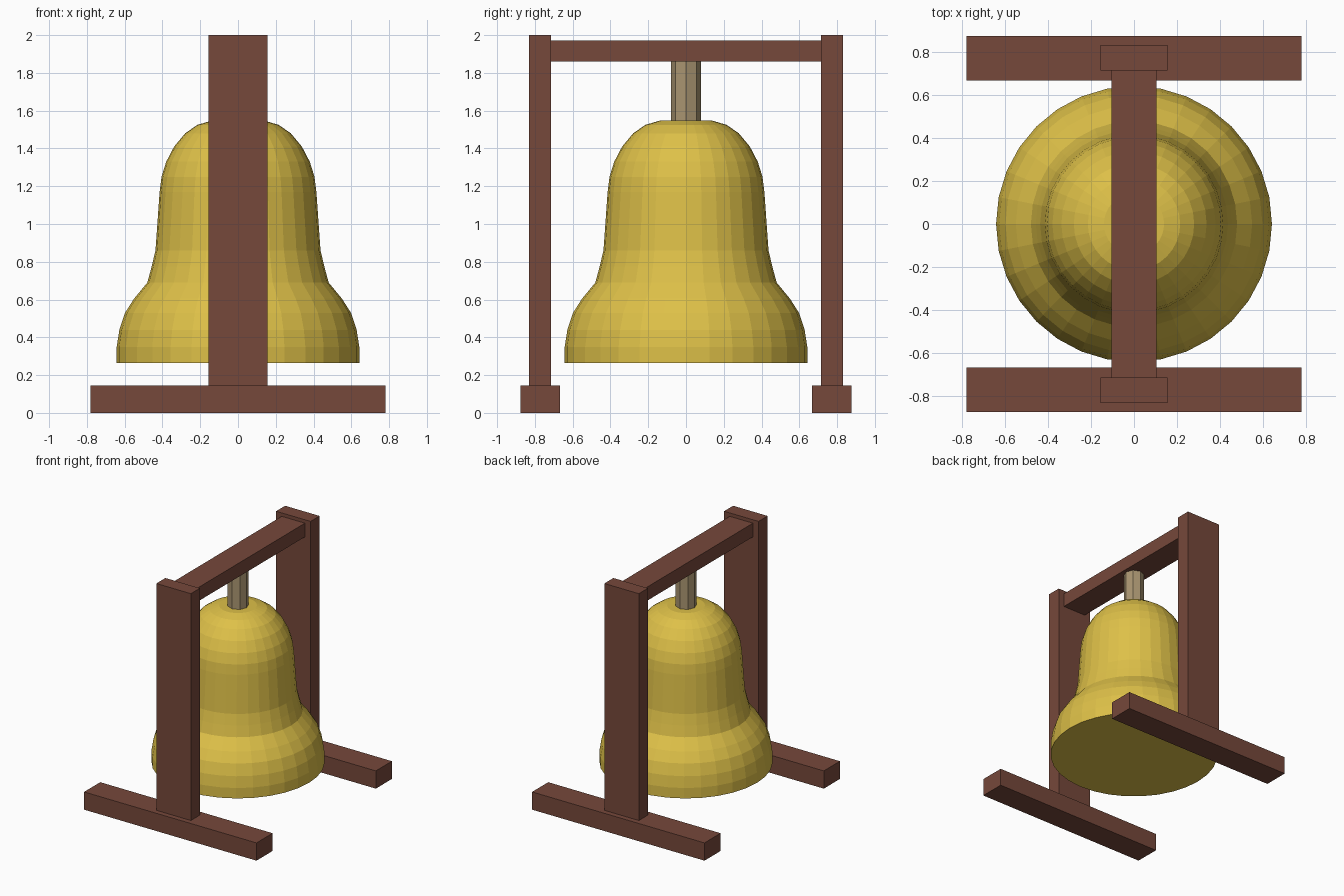
import bpy, bmesh, math

if "Cube" in bpy.data.objects:
    bpy.data.objects.remove(bpy.data.objects["Cube"])

def material(name, rgb):
    m = bpy.data.materials.new(name)
    m.diffuse_color = (*rgb, 1)
    m.use_nodes = True
    m.node_tree.nodes["Principled BSDF"].inputs["Base Color"].default_value = m.diffuse_color
    return m

wood = material("red_brown_wood", (0.18, 0.065, 0.043))
gold = material("gold_metal", (0.73, 0.53, 0.065))
tan = material("tan_rod", (0.40, 0.30, 0.165))

def finish(name, bm, mat):
    bmesh.ops.recalc_face_normals(bm, faces=bm.faces)
    me = bpy.data.meshes.new(name)
    bm.to_mesh(me)
    bm.free()
    me.materials.append(mat)
    ob = bpy.data.objects.new(name, me)
    bpy.context.collection.objects.link(ob)
    return ob

def box(name, x, y, z, mat):
    """Box from (min, max) ranges."""
    bm = bmesh.new()
    bmesh.ops.create_cube(bm, size=1)
    for v in bm.verts:
        v.co = [r[0] if c < 0 else r[1] for c, r in zip(v.co, (x, y, z))]
    return finish(name, bm, mat)

def lathe(name, profile, sides, mat):
    """Closed solid of revolution with flat caps."""
    bm = bmesh.new()
    rings = [[bm.verts.new((r * math.cos(math.tau * i / sides),
                            r * math.sin(math.tau * i / sides), z))
              for i in range(sides)] for r, z in profile]
    for a, b in zip(rings, rings[1:]):
        for i in range(sides):
            j = (i + 1) % sides
            bm.faces.new((a[i], a[j], b[j], b[i]))
    bm.faces.new(rings[0])
    bm.faces.new(rings[-1])
    return finish(name, bm, mat)

# Frame: a foot and a post at each end, joined by a top beam
for label, s in (("front", -1), ("back", 1)):
    box(label + "_foot", (-0.78, 0.78), sorted((s * 0.667, s * 0.875)), (0, 0.145), wood)
    box(label + "_post", (-0.156, 0.156), sorted((s * 0.715, s * 0.832)), (0.145, 2.0), wood)
box("top_beam", (-0.105, 0.105), (-0.715, 0.715), (1.86, 1.972), wood)

# Hanging rod
lathe("hanging_rod", [(0.079, 1.53), (0.079, 1.865)], 8, tan)

# Faceted bell, closed underneath
lathe("bell", [(0.642, 0.265), (0.642, 0.35), (0.628, 0.44), (0.598, 0.53),
               (0.55, 0.605), (0.48, 0.69), (0.457, 0.775), (0.437, 0.86),
               (0.427, 1.0), (0.415, 1.17), (0.405, 1.25), (0.38, 1.33),
               (0.338, 1.41), (0.28, 1.48), (0.215, 1.525), (0.14, 1.547)],
      32, gold)
